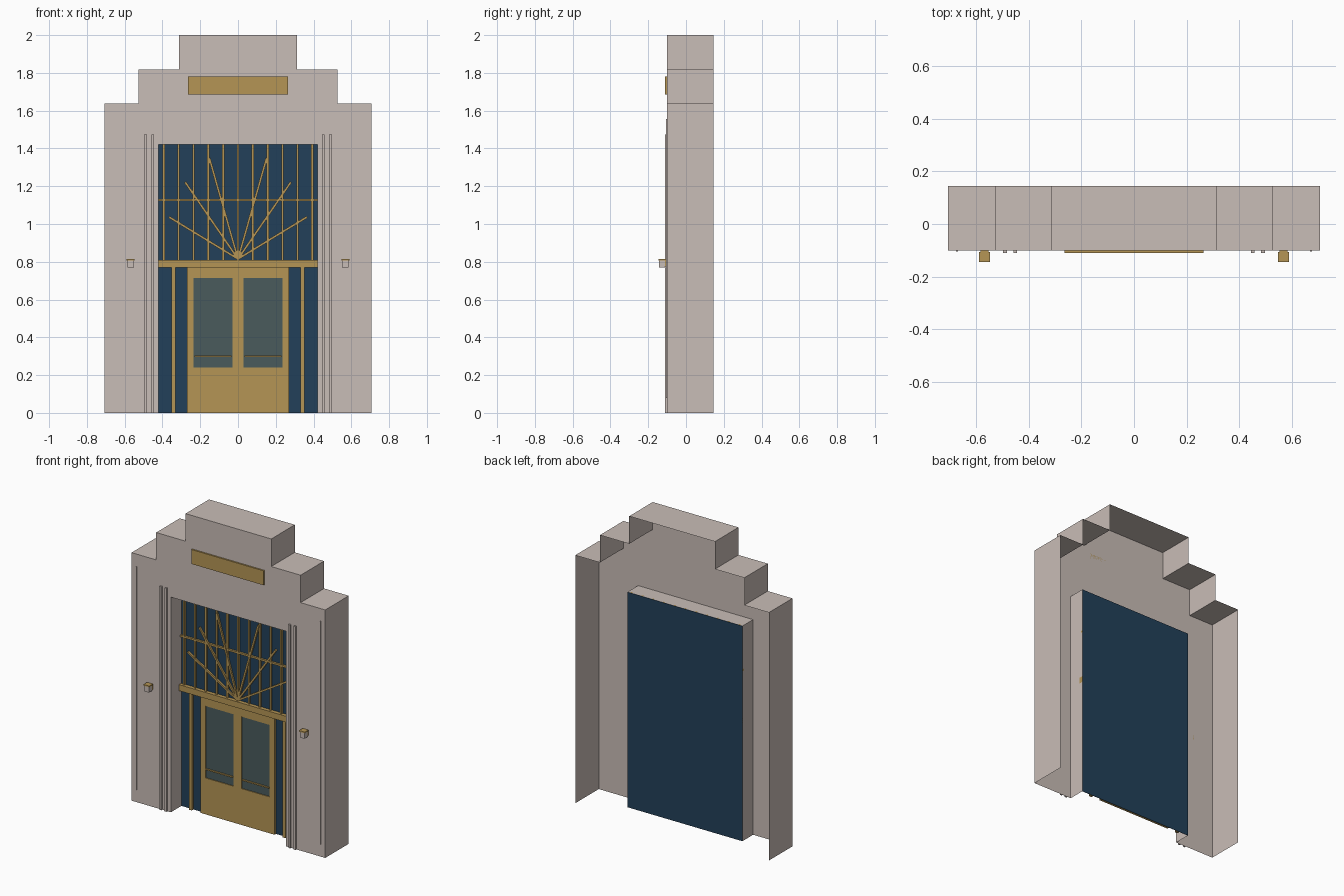
import bpy, bmesh, math
from mathutils import Matrix, Vector

if "Cube" in bpy.data.objects:
    bpy.data.objects.remove(bpy.data.objects["Cube"])


def material(name, hexcol):
    lin = []
    for i in (0, 2, 4):
        c = int(hexcol[i:i + 2], 16) / 255
        lin.append(c / 12.92 if c <= 0.04045 else ((c + 0.055) / 1.055) ** 2.4)
    m = bpy.data.materials.new(name)
    m.diffuse_color = (*lin, 1)
    m.use_nodes = True
    m.node_tree.nodes["Principled BSDF"].inputs["Base Color"].default_value = m.diffuse_color
    return m


STONE = material("pale stone", "C9BDB7")
BRASS = material("brass", "B59555")
NAVY = material("navy glass", "22405A")
PANE = material("door glass", "4A5B5C")

FRONT, BACK, GLASS = -0.10, 0.145, 0.01   # y of facade, rear edge, recessed glass
OPEN_W, OPEN_H = 0.42, 1.42


def finish(bm, name, mat):
    me = bpy.data.meshes.new(name)
    bm.to_mesh(me)
    bm.free()
    me.materials.append(mat)
    ob = bpy.data.objects.new(name, me)
    bpy.context.collection.objects.link(ob)
    return ob


def box(name, x0, x1, y0, y1, z0, z1, mat, rot=None):
    bm = bmesh.new()
    bmesh.ops.create_cube(bm, size=1)
    bmesh.ops.scale(bm, vec=(x1 - x0, y1 - y0, z1 - z0), verts=bm.verts)
    bmesh.ops.translate(bm, vec=((x0 + x1) / 2, (y0 + y1) / 2, (z0 + z1) / 2), verts=bm.verts)
    if rot:
        bm.transform(rot)
    return finish(bm, name, mat)


def pair(name, x0, x1, *rest):
    box(name + "_right", x0, x1, *rest)
    box(name + "_left", -x1, -x0, *rest)


# Stepped stone shell: front face, outer walls running back, recessed doorway
half = [(0.707, 0), (0.707, 1.637), (0.527, 1.637), (0.527, 1.818), (0.313, 1.818), (0.313, 2.0)]
outer = [(-x, z) for x, z in half] + half[::-1]
inner = [(OPEN_W, 0), (OPEN_W, OPEN_H), (-OPEN_W, OPEN_H), (-OPEN_W, 0)]
bm = bmesh.new()
front = [bm.verts.new((x, FRONT, z)) for x, z in outer + inner]
bm.faces.new(front)
for path, verts, y in ((outer, front[:len(outer)], BACK), (inner, front[len(outer):], GLASS)):
    rear = [bm.verts.new((x, y, z)) for x, z in path]
    for i in range(len(path) - 1):
        bm.faces.new((verts[i + 1], verts[i], rear[i], rear[i + 1]))
bmesh.ops.recalc_face_normals(bm, faces=bm.faces)
bm.normal_update()
if next(f for f in bm.faces if len(f.verts) > 4).normal.y > 0:
    bmesh.ops.reverse_faces(bm, faces=bm.faces)
finish(bm, "stone_facade", STONE)

# Recessed glass sheet
box("glass_wall", -OPEN_W, OPEN_W, GLASS, GLASS + 0.002, 0, OPEN_H, NAVY)

# Stone trim on the piers
pair("pier_fillet_inner", 0.445, 0.458, FRONT - 0.011, FRONT, 0, 1.475, STONE)
pair("pier_fillet_outer", 0.483, 0.497, FRONT - 0.011, FRONT, 0, 1.475, STONE)
pair("pier_edge_bead", 0.669, 0.676, FRONT - 0.005, FRONT, 0.08, 1.555, STONE)

# Sign plate
box("sign_plate", -0.264, 0.264, FRONT - 0.01, FRONT, 1.685, 1.78, BRASS)

# Wall lamps
pair("lamp_bracket", 0.552, 0.584, -0.115, FRONT, 0.775, 0.812, BRASS)
pair("lamp_body", 0.551, 0.585, -0.142, -0.11, 0.77, 0.808, STONE)
pair("lamp_cap", 0.547, 0.589, -0.145, -0.107, 0.808, 0.816, BRASS)

# Transom, side posts and doors
box("transom", -OPEN_W, OPEN_W, -0.015, GLASS, 0.77, 0.81, BRASS)
pair("side_post", 0.332, 0.353, -0.008, GLASS, 0, 0.77, BRASS)
DOOR_Y = -0.005
pane = (0.03, 0.235, 0.24, 0.715)
box("door_bottom_rail", -0.27, 0.27, DOOR_Y, GLASS, 0, pane[2], BRASS)
box("door_top_rail", -0.27, 0.27, DOOR_Y, GLASS, pane[3], 0.77, BRASS)
box("door_meeting_stiles", -pane[0], pane[0], DOOR_Y, GLASS, pane[2], pane[3], BRASS)
pair("door_outer_stile", pane[1], 0.27, DOOR_Y, GLASS, pane[2], pane[3], BRASS)
pair("door_pane", pane[0], pane[1], DOOR_Y + 0.005, GLASS, pane[2], pane[3], PANE)
pair("push_bar", 0.035, 0.23, DOOR_Y - 0.004, DOOR_Y + 0.005, 0.295, 0.303, BRASS)

# Fanlight grid
for i in range(-5, 6):
    x = i * 0.0787
    box("fanlight_mullion", x - 0.006, x + 0.006, -0.002, GLASS, 0.81, OPEN_H, BRASS)
box("fanlight_crossbar", -OPEN_W, OPEN_W, -0.003, GLASS, 1.121, 1.133, BRASS)

# Sunburst rays
for ex, ez in ((0.365, 0.222), (0.28, 0.407), (0.152, 0.535)):
    for side in (-1, 1):
        rot = Matrix.Translation((0, 0, 0.815)) @ Matrix.Rotation(side * math.atan2(ex, ez), 4, 'Y')
        box("sunburst_ray", -0.006, 0.006, -0.008, 0.004, 0, math.hypot(ex, ez), BRASS, rot)
